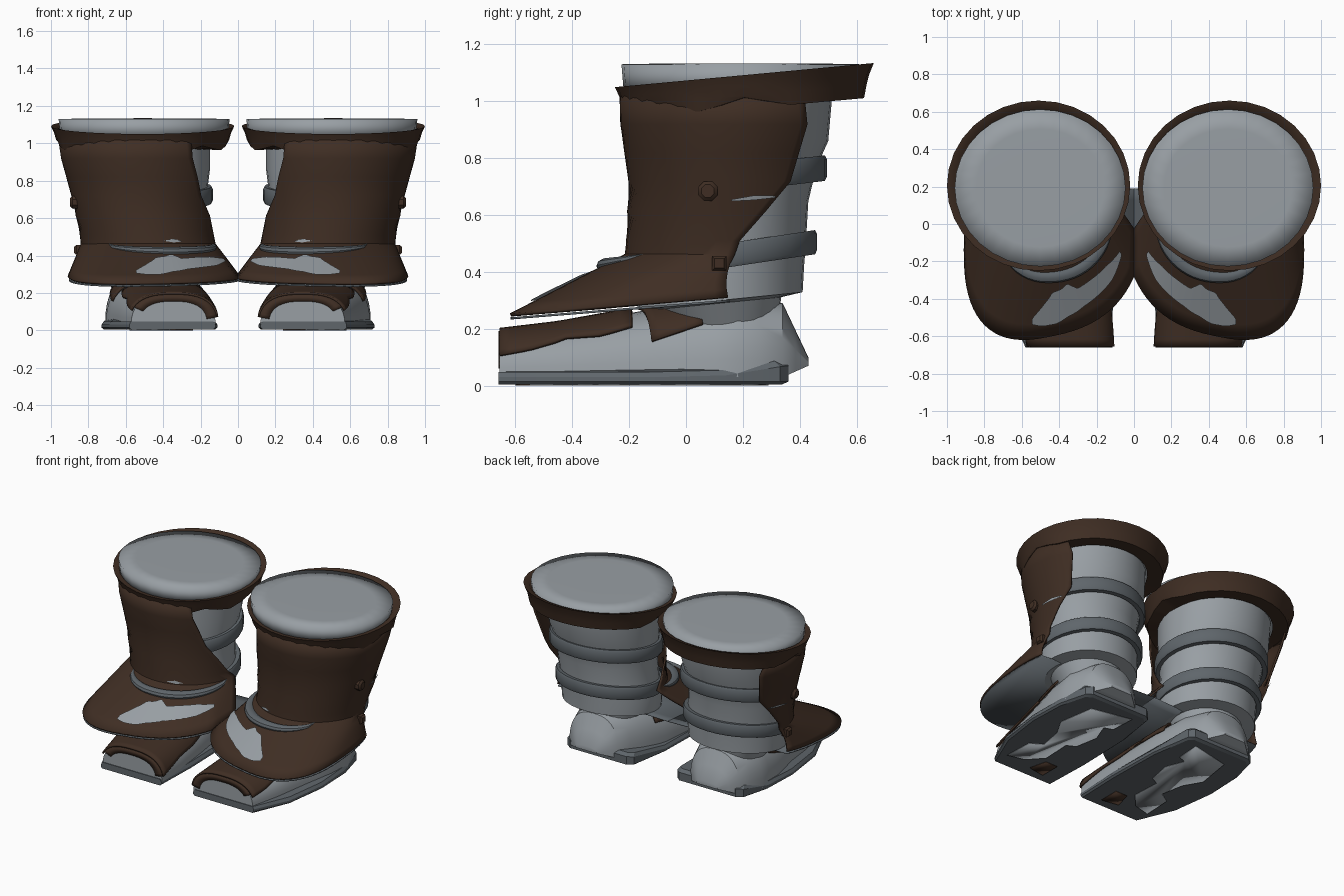
import bpy, bmesh, math
from mathutils import Vector

if "Cube" in bpy.data.objects:
    bpy.data.objects.remove(bpy.data.objects["Cube"])

R = math.radians


def material(name, col):
    m = bpy.data.materials.new(name)
    m.diffuse_color = (*col, 1)
    m.use_nodes = True
    m.node_tree.nodes["Principled BSDF"].inputs["Base Color"].default_value = m.diffuse_color
    return m


BROWN = material("dark brown leather", (0.050, 0.027, 0.017))
LIGHT = material("light grey", (0.315, 0.345, 0.37))
MID = material("mid grey", (0.115, 0.133, 0.148))


def finish(name, bm, mat, thick=0, angle=35):
    """Turn a bmesh into a mirrored, smooth shaded object."""
    bmesh.ops.recalc_face_normals(bm, faces=bm.faces)
    me = bpy.data.meshes.new(name)
    bm.to_mesh(me)
    bm.free()
    me.materials.append(mat)
    me.shade_smooth()
    me.set_sharp_from_angle(angle=R(angle))
    ob = bpy.data.objects.new(name, me)
    bpy.context.collection.objects.link(ob)
    if thick:
        s = ob.modifiers.new("thickness", 'SOLIDIFY')
        s.thickness, s.offset = thick, 0
    mi = ob.modifiers.new("mirror", 'MIRROR')
    mi.use_mirror_merge = False
    return ob


def grid(name, rows, mat, wrap=False, ring=False, caps=False, thick=0, angle=35):
    """Skin rows of points; wrap closes each row, ring joins last row to first."""
    bm = bmesh.new()
    vs = [[bm.verts.new(p) for p in r] for r in rows]
    n = len(rows[0])
    pairs = list(zip(vs, vs[1:])) + ([(vs[-1], vs[0])] if ring else [])
    for a, b in pairs:
        for j in range(n if wrap else n - 1):
            k = (j + 1) % n
            bm.faces.new((a[j], a[k], b[k], b[j]))
    if caps:
        bm.faces.new(vs[0])
        bm.faces.new(vs[-1])
    return finish(name, bm, mat, thick, angle)


def lerp_rows(keys, s):
    """Linear interpolation in a list of tuples at float index s."""
    i = max(0, min(int(s), len(keys) - 2))
    f = s - i
    return [a + (b - a) * f for a, b in zip(keys[i], keys[i + 1])]


def at(keys, v):
    """Interpolate tuples by their first (ascending) value."""
    for i in range(len(keys) - 1):
        if v <= keys[i + 1][0] or i == len(keys) - 2:
            f = (v - keys[i][0]) / (keys[i + 1][0] - keys[i][0])
            return lerp_rows(keys, i + f)


def power(v, e):
    return math.copysign(abs(v) ** e, v)


def ellipse(cx, cy, rx, ry, z, slope=0, n=32):
    pts = []
    for i in range(n):
        a = math.tau * i / n
        y = cy - ry * math.cos(a)
        pts.append(Vector((cx + rx * math.sin(a), y, z + slope * (y - cy))))
    return pts


# Inner leg
LEG = [(.47, .13, .19, .19, .20, 0), (.48, .12, .235, .215, .29, .1), (.48, .12, .32, .29, .30, .1),
       (.48, .12, .325, .295, .39, .1), (.485, .13, .32, .29, .45, .1), (.50, .14, .325, .29, .62, .1),
       (.50, .15, .335, .31, .74, .1), (.505, .165, .355, .335, .86, 0), (.51, .17, .36, .345, 1.03, 0)]
grid("inner_leg", [ellipse(*k) for k in LEG], LIGHT, wrap=True, caps=True)

# Closed top of the leg, softly shaded over its rim
TOP = [(.98, 1.03), (1, 1.13), (.75, 1.132), (.4, 1.133), (.05, 1.133)]
grid("leg_top", [ellipse(.502, .193, .457 * f, .42 * f, z) for f, z in TOP], LIGHT,
     wrap=True, caps=True, angle=100)

# Raised bands around the leg
for name, cx, cy, rx, ry, z, sl, h in (("upper_leg_band", .50, .155, .365, .34, .68, .12, .09),
                                       ("lower_leg_band", .485, .14, .345, .32, .415, .15, .085)):
    prof = [(.9, 0), (.98, 0), (1, .15), (1, .85), (.98, 1), (.9, 1)]
    grid(name, [ellipse(cx, cy, rx * f, ry * f, z + h * d, sl) for f, d in prof], MID,
         wrap=True, ring=True)

# Flared cuff with a tilted lip and small points along the lower front edge
CUFF = [(.925, 1.085, .093), (1, 1.092, .093), (.965, 1.055, .09), (.945, 1.02, .09),
        (.925, .973, .09), (.72, .985, .09)]
rows = [ellipse(.51, .205, .49 * f, .455 * f, z, s) for f, z, s in CUFF]
for j, p in enumerate(rows[4]):
    if p.y < .3:
        p.z += .04 if j % 4 == 0 else (.005 if j % 4 == 2 else .02)
grid("top_cuff", rows, BROWN, wrap=True, ring=True)

# Leather shell: z, slope, cx, cy, inner rx, outer rx, ry, skew, roundness, end angles
SHELL = [(.298, .08, .45, -.05, .50, .455, .55, .2, .78, -85, 115),
         (.46, 0, .48, .135, .355, .355, .345, 0, 1, -90, 96),
         (.51, 0, .485, .14, .355, .355, .345, 0, 1, -80, 98),
         (.72, 0, .50, .16, .385, .385, .357, 0, 1, -51, 125),
         (.92, 0, .51, .18, .43, .43, .405, 0, 1, -38, 127),
         (1.03, 0, .51, .195, .446, .446, .423, 0, 1, -35, 121)]


def shell_ring(key, a):
    z0, sl, cx, cy, r_in, r_out, ry, k, e = key[:9]
    s = power(math.sin(a), e)
    x = cx + (r_in if s < 0 else r_out) * s
    y = cy - ry * power(math.cos(a), e) - k * (x - cx)
    return Vector((max(0, x), y, z0 + sl * y))


def shell(s, deg, off=0):
    a = R(deg)
    i = max(0, min(int(s), len(SHELL) - 2))
    p = shell_ring(SHELL[i], a).lerp(shell_ring(SHELL[i + 1], a), s - i)
    return p + off * Vector((math.sin(a), -math.cos(a), .9 if s < 1 else 0))


def shell_row(s, n=40):
    lo, hi = lerp_rows(SHELL, s)[9:]
    return [shell(s, lo + (hi - lo) * i / n) for i in range(n + 1)]


S = [0, .2, .4, .6, .8, 1, 2, 2.5, 3, 3.5, 4, 5]
grid("leather_shell", [shell_row(s) for s in S], BROWN, thick=.012)

# Grey lining under the flared flap
bm = bmesh.new()
lining = [shell(0, -100 + 215 * i / 40) - Vector((0, 0, .012)) for i in range(41)]
bm.faces.new([bm.verts.new(p) for p in lining])
finish("flap_lining", bm, MID, thick=.008)


# Worn grey patches lying on the shell: angle, lower and upper position
def patch(name, keys, n=40):
    a0, a1 = keys[0][0], keys[-1][0]
    cols = [at(keys, a0 + (a1 - a0) * i / n) for i in range(n + 1)]
    grid(name, [[shell(lo + (hi - lo) * f / 4, a, .012) for a, lo, hi in cols] for f in range(5)], LIGHT)


patch("flap_worn_patch", [(-62, .46, .53), (-46, .36, .60), (-31, .33, .60), (-20, .30, .58),
                          (-14, .26, .70), (-9, .24, .64), (-3, .18, .62), (2, .18, .45), (8, .22, .3)])
patch("shell_worn_scratch", [(-30, 1.3, 1.35), (-22, 1.2, 1.6), (-14, 1.35, 1.4)])
patch("side_worn_scratch", [(91, 2.66, 2.69), (104, 2.68, 2.76), (116, 2.72, 2.75)])

# Grey tapered roll over the instep
rows = []
for i in range(25):
    t = i / 24
    w = math.sin(math.pi * t) ** .5
    a = -78 + 114 * t
    c = shell(1 - .2 * w, a)
    out = Vector((math.sin(R(a)), -math.cos(R(a)), 0))
    rad = .006 + .03 * w
    rows.append([c + out * rad * math.cos(q * math.tau / 10)
                 + Vector((0, 0, rad * .8 * math.sin(q * math.tau / 10))) for q in range(10)])
grid("instep_roll", rows, MID, wrap=True, caps=True)

# Studs on the outer side
for name, s, deg, r, seg in (("round_stud", 2.83, 77, .037, 8), ("square_stud", .82, 94, .036, 4)):
    c = shell(s, deg)
    prof = [(1, -.02), (1, .018), (.65, .03)]
    grid(name, [[c + Vector((d, r * f * math.cos(math.tau * (j + .5) / seg),
                             r * f * math.sin(math.tau * (j + .5) / seg))) for j in range(seg)]
                for f, d in prof], BROWN, wrap=True, caps=True)

# Foot: y, centre x, half width, height, underside height
FOOT = [(-.66, .345, .225, .185, .03), (-.45, .37, .25, .21, .03), (-.2, .40, .265, .255, .03),
        (0, .43, .275, .29, .03), (.18, .455, .255, .32, .03), (.34, .46, .19, .29, .03),
        (.43, .46, .08, .10, .07)]


def foot(y, deg, off=0):
    _, cx, hw, h, base = at(FOOT, y)
    c, s = math.cos(R(deg)), max(0, math.sin(R(deg)))
    return Vector((cx - (hw + off) * power(c, .75), y, base + (h - base + off) * s ** .8))


YS = [-.655, -.55, -.45, -.32, -.2, -.1, 0, .1, .18, .26, .34, .385, .43]
grid("foot", [[foot(y, 180 * i / 20) for i in range(21)] for y in YS], LIGHT, wrap=True, caps=True)

# Leather toe cover, its front rim, and the instep strap
TOE = [(-.655, 10, 158), (-.55, 18, 153), (-.45, 25, 144), (-.44, 25, 140), (-.3, 25, 143), (-.19, 30, 136)]
rows = []
for i in range(13):
    y, lo, hi = at(TOE, -.655 + .465 * i / 12)
    rows.append([foot(y, lo + (hi - lo) * j / 20, .012) for j in range(21)])
grid("toe_cover", rows, BROWN, thick=.012)

rows = []
for f in (1.04, .8):
    rows.append([Vector((.345 + (p.x - .345) * f, -.657, .03 + (p.z - .03) * f))
                 for p in (foot(-.655, 10 + 140 * j / 20) for j in range(21))])
grid("toe_rim", rows, BROWN, thick=.005)

rows = []
for i in range(7):
    line = []
    for j in range(21):
        a = 30 + (155 - 2 * i - 30) * j / 20
        line.append(foot(-.17 + .031 * i + .055 * abs(math.cos(R(a))), a, .012))
    rows.append(line)
grid("instep_strap", rows, BROWN, thick=.012)

# Sole with a broad, raised heel edge
OUT = [(.12, -.66), (.58, -.66), (.69, -.42), (.73, -.12), (.72, .14), (.67, .33), (.63, .36),
       (.20, .36), (.165, .33), (.12, .05), (.11, -.35)]


def sole_row(f, z, lift):
    return [Vector((.42 + (x - .42) * f, -.15 + (y + .15) * f if y > -.6 else y,
                    z + lift * max(0, min(1, (y - .1) / .25)))) for x, y in OUT]


grid("sole", [sole_row(.96, .005, 0), sole_row(1, .015, 0), sole_row(1, .03, .04),
              sole_row(.96, .048, .042)], MID, wrap=True, caps=True, angle=25)

# Worn patches under the sole
for name, mat, pts in (
        ("sole_worn_patch", LIGHT, [(.54, .23), (.26, .29), (.27, .12), (.33, .10), (.28, -.03), (.31, -.19),
                                    (.37, -.22), (.36, -.42), (.45, -.52), (.57, -.55), (.56, -.35),
                                    (.48, -.30), (.51, -.14), (.58, -.02)]),
        ("sole_leather_patch", BROWN, [(.24, -.46), (.24, -.60), (.36, -.58), (.33, -.46)])):
    bm = bmesh.new()
    bm.faces.new([bm.verts.new((x, y, .002)) for x, y in pts])
    finish(name, bm, mat, thick=.004)
